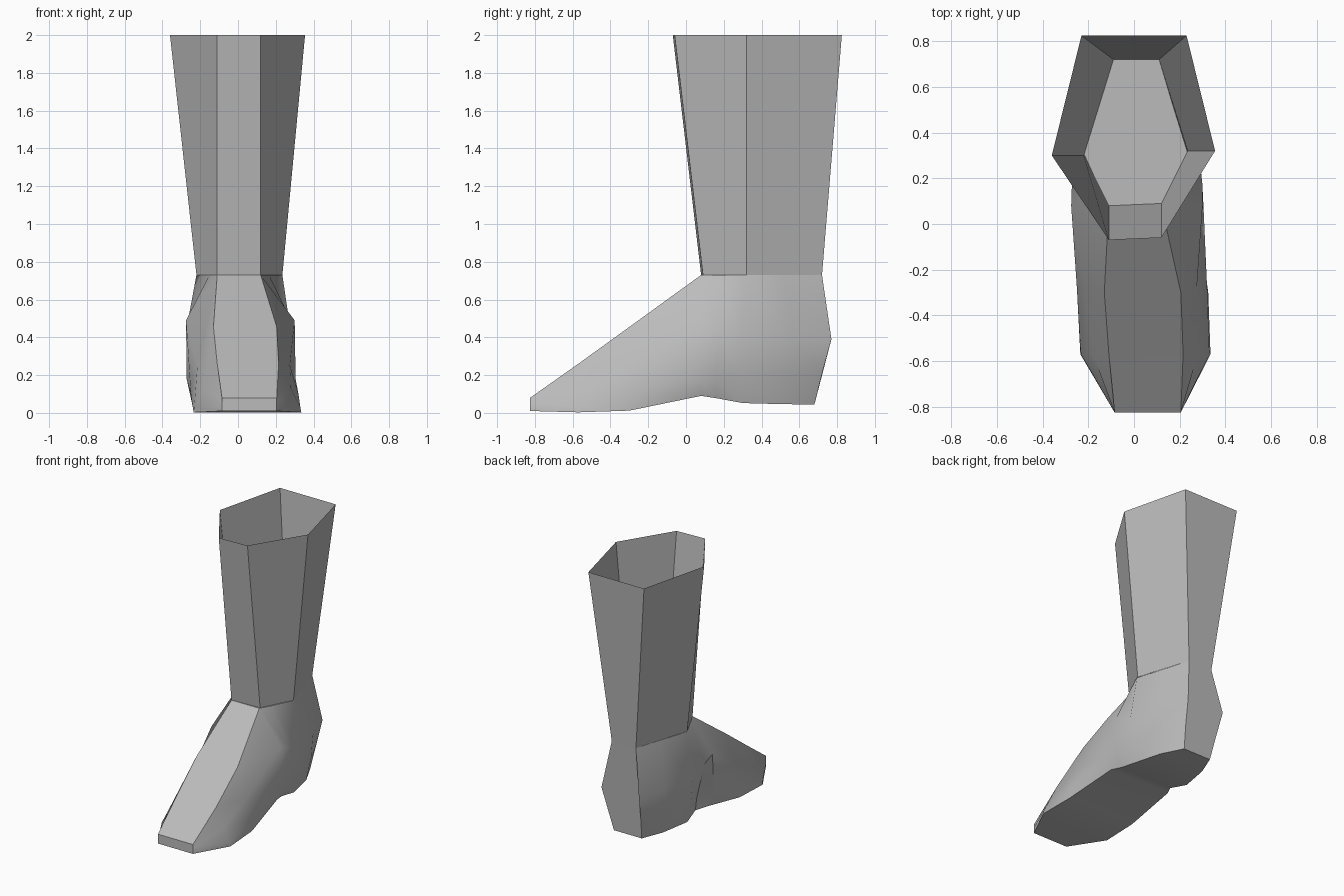
import bpy, bmesh, math

cube = bpy.data.objects.get("Cube")
if cube:
    bpy.data.objects.remove(cube)

# One plain grey for the whole model
grey = bpy.data.materials.new("plain_grey")
grey.use_nodes = True
colour = (0.5, 0.5, 0.5, 1)
grey.diffuse_color = colour
grey.node_tree.nodes["Principled BSDF"].inputs["Base Color"].default_value = colour


def loft(name, rings, start_cap, end_cap, angle):
    """Skin a row of equal-sized rings and cap the chosen ends."""
    bm = bmesh.new()
    rows = [[bm.verts.new(p) for p in ring] for ring in rings]
    n = len(rows[0])
    for a, b in zip(rows, rows[1:]):
        for i in range(n):
            j = (i + 1) % n
            bm.faces.new((a[i], a[j], b[j], b[i]))
    if start_cap:
        bm.faces.new(rows[0][::-1])
    if end_cap:
        bm.faces.new(rows[-1])
    bmesh.ops.remove_doubles(bm, verts=bm.verts, dist=0.0005)
    bmesh.ops.recalc_face_normals(bm, faces=bm.faces)
    mesh = bpy.data.meshes.new(name)
    bm.to_mesh(mesh)
    bm.free()
    mesh.materials.append(grey)
    obj = bpy.data.objects.new(name, mesh)
    bpy.context.collection.objects.link(obj)
    bpy.ops.object.select_all(action="DESELECT")
    bpy.context.view_layer.objects.active = obj
    obj.select_set(True)
    bpy.ops.object.shade_smooth_by_angle(angle=math.radians(angle))
    return obj


# Lower leg: open six-sided tube that widens upward
ankle = [(-.11, .08), (.12, .09), (.235, .32), (.11, .72), (-.09, .72), (-.22, .30)]
rim = [(-.11, -.07), (.12, -.06), (.355, .32), (.23, .825), (-.23, .825), (-.36, .30)]
loft("lower_leg", [[(x, y, .73) for x, y in ankle], [(x, y, 2) for x, y in rim]],
     False, False, 15)


# Foot sections: each level is (right x, left x, y, z), from sole to instep
def section(*levels):
    right = [(r, y, z) for r, l, y, z in levels]
    left = [(l, y, z) for r, l, y, z in levels]
    return right + left[::-1]


toe_tip = section((-.085, .205, -.825, .01), (-.085, .205, -.825, .03),
                  (-.085, .205, -.825, .055), (-.085, .205, -.825, .08))
ball = section((-.235, .335, -.57, .003), (-.232, .33, -.57, .03),
               (-.18, .28, -.57, .13), (-.11, .215, -.57, .26))
midfoot = section((-.235, .325, -.30, .012), (-.25, .32, -.28, .10),
                  (-.215, .275, -.28, .25), (-.13, .205, -.30, .455))
arch = section((-.235, .27, .08, .09), (-.272, .305, .06, .18),
               (-.275, .30, .08, .49), (-.11, .12, .08, .73))
# The right side is pinched in just behind the arch
pinch = section((-.19, .25, .16, .078), (-.20, .30, .16, .17),
                (-.272, .30, .17, .45), (-.152, .165, .16, .73))
ankle_ring = section((-.22, .25, .30, .052), (-.25, .28, .30, .20),
                     (-.268, .285, .30, .39), (-.22, .235, .31, .73))
heel_side = section((-.175, .20, .52, .046), (-.20, .225, .54, .20),
                    (-.215, .235, .55, .38), (-.155, .17, .52, .73))
heel = section((-.11, .12, .68, .045), (-.13, .14, .72, .21),
               (-.15, .16, .77, .39), (-.09, .11, .72, .73))
loft("foot", [toe_tip, ball, midfoot, arch, pinch, ankle_ring, heel_side, heel],
     True, True, 28)
